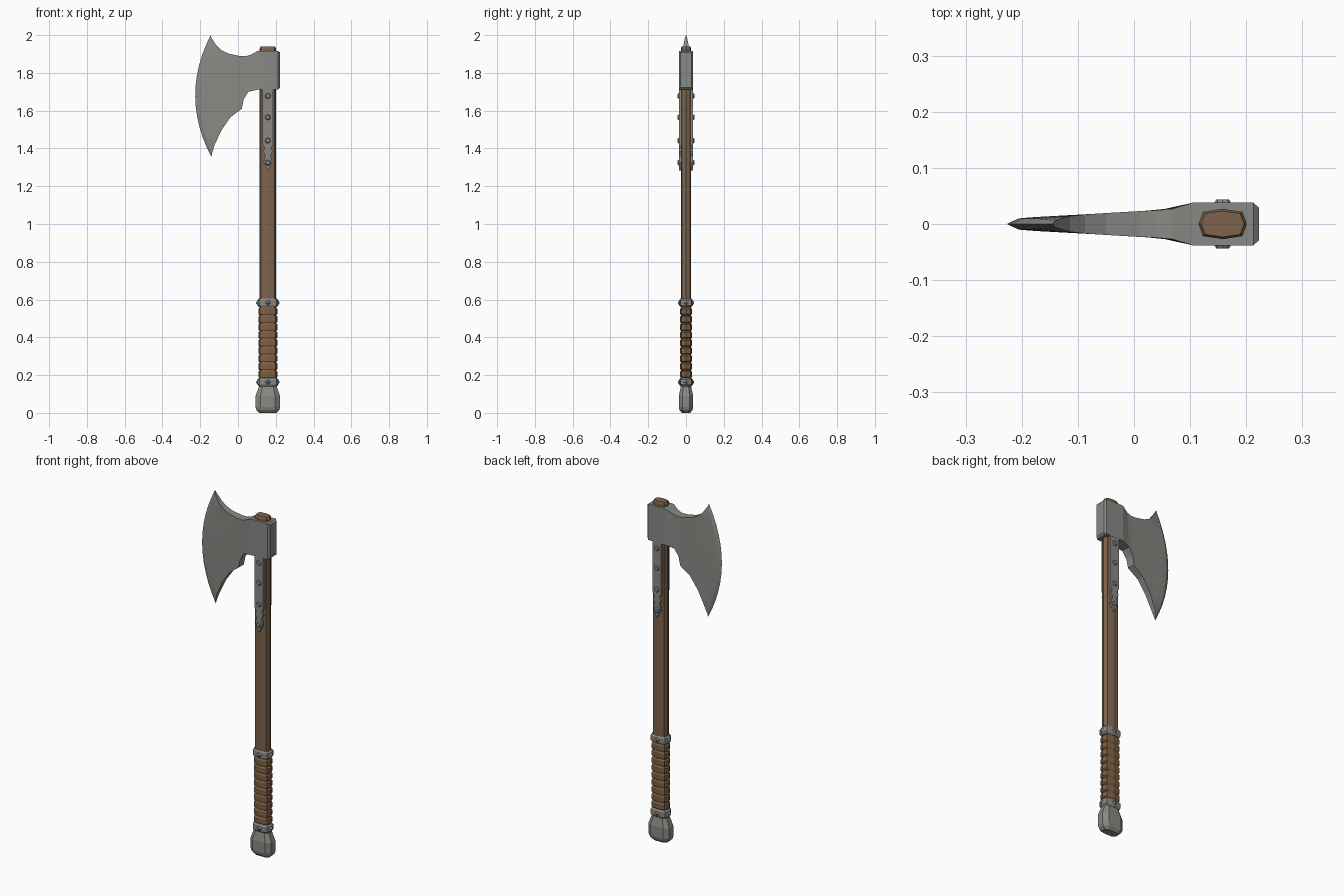
import bpy, bmesh, math
from mathutils import Matrix, Vector

if "Cube" in bpy.data.objects:
    bpy.data.objects.remove(bpy.data.objects["Cube"])

CX = 0.158  # handle axis


def material(name, col):
    m = bpy.data.materials.new(name)
    m.diffuse_color = (*col, 1)
    m.use_nodes = True
    m.node_tree.nodes["Principled BSDF"].inputs["Base Color"].default_value = m.diffuse_color
    return m


STEEL = material("grey steel", (0.25, 0.25, 0.235))
WOOD = material("brown wood", (0.21, 0.127, 0.072))
LEATHER = material("brown leather", (0.205, 0.115, 0.055))


def finish(bm, name, mat):
    bmesh.ops.remove_doubles(bm, verts=bm.verts, dist=1e-5)
    bmesh.ops.recalc_face_normals(bm, faces=bm.faces)
    me = bpy.data.meshes.new(name)
    bm.to_mesh(me)
    bm.free()
    me.materials.append(mat)
    ob = bpy.data.objects.new(name, me)
    bpy.context.collection.objects.link(ob)
    return ob


def skin(bm, rings):
    """Join closed rings of points and cap both ends."""
    vs = [[bm.verts.new(p) for p in r] for r in rings]
    n = len(vs[0])
    for a, b in zip(vs, vs[1:]):
        for i in range(n):
            bm.faces.new((a[i], a[(i + 1) % n], b[(i + 1) % n], b[i]))
    return vs


OVAL = [(1, 0), (.82, .8), (0, 1), (-.82, .8), (-1, 0), (-.82, -.8), (0, -1), (.82, -.8)]
BLOCK = [(1, .5), (.6, 1), (-.6, 1), (-1, .5), (-1, -.5), (-.6, -1), (.6, -1), (1, -.5)]


def loft(name, mat, section, levels):
    """Stack scaled sections: levels are (z, half x, half y)."""
    bm = bmesh.new()
    vs = skin(bm, [[(CX + u * hx, v * hy, z) for u, v in section] for z, hx, hy in levels])
    bm.faces.new(vs[0])
    bm.faces.new(vs[-1])
    return finish(bm, name, mat)


def stud(name, pos, normal, sides, r1, r2, depth):
    """Tapered stud standing on pos along normal."""
    bm = bmesh.new()
    q = Vector((0, 0, 1)).rotation_difference(Vector(normal)).to_matrix().to_4x4()
    bmesh.ops.create_cone(bm, cap_ends=True, segments=sides, radius1=r1, radius2=r2, depth=depth,
                          matrix=Matrix.Translation(pos) @ q @ Matrix.Translation((0, 0, depth / 2)))
    return finish(bm, name, STEEL)


# Wooden shaft, its tip showing above the head
loft("shaft", WOOD, OVAL, [(0.1, .043, .027), (1.93, .043, .027), (1.94, .038, .023)])

# Pommel
loft("pommel", STEEL, BLOCK, [(0, .045, .022), (.015, .06, .034), (.03, .065, .038), (.09, .065, .038),
                              (.14, .047, .027)])

# Leather grip of nine wraps
pitch, z0 = 0.0415, 0.184
for i in range(9):
    z = z0 + i * pitch
    loft(f"grip_wrap_{i + 1}", LEATHER, OVAL,
         [(z, .043, .026), (z + .007, .05, .031), (z + pitch - .007, .05, .031), (z + pitch, .043, .026)])

# Collars with pointed studs on four sides
for label, z in (("lower", .163), ("upper", .583)):
    loft(label + "_collar", STEEL, OVAL,
         [(z - .023, .047, .029), (z - .014, .055, .035), (z + .014, .055, .035), (z + .023, .047, .029)])
    for j, (nx, ny) in enumerate(((1, 0), (-1, 0), (0, 1), (0, -1))):
        stud(f"{label}_collar_stud_{j + 1}", (CX + nx * .053, ny * .034, z), (nx, ny, 0), 4, .016, .002, .009)

# Side straps with notched pointed ends, and their rivets
HALF = [(1.72, .027), (1.42, .027), (1.40, .017), (1.385, .025), (1.36, .014), (1.345, .02),
        (1.325, .023), (1.308, .012), (1.283, .001)]
outline = [(w, z) for z, w in HALF] + [(-w, z) for z, w in reversed(HALF)]
for label, s in (("front", -1), ("back", 1)):
    bm = bmesh.new()
    vs = skin(bm, [[(CX + u, s * y, z) for u, z in outline] for y in (.02, .037)])
    bm.faces.new(vs[0])
    bm.faces.new(vs[1])
    finish(bm, label + "_strap", STEEL)
    for j, z in enumerate((1.678, 1.565, 1.442, 1.325)):
        stud(f"{label}_rivet_{j + 1}", (CX, s * .036, z), (0, s, 0), 8, .016, .011, .008)

# Axe head: columns from poll to cutting edge
# (top x, top z, bottom x, bottom z, bow to the left, half thickness mid, half thickness ends)
COLS = [
    (.2225, 1.908, .2225, 1.722, 0, .029, .029),
    (.213, 1.917, .213, 1.712, 0, .038, .038),
    (.105, 1.917, .105, 1.711, 0, .038, .038),
    (.068, 1.896, .055, 1.70, 0, .027, .027),
    (.04, 1.888, .03, 1.66, 0, .0245, .0245),
    (.01, 1.889, .02, 1.61, .004, .023, .023),
    (-.05, 1.902, -.04, 1.565, .02, .0185, .0195),
    (-.087, 1.92, -.087, 1.497, .042, .015, .017),
    (-.114, 1.945, -.124, 1.418, .055, .0125, .014),
    (-.141, 1.986, -.138, 1.373, .066, .010, .006),
    (-.145, 2.0, -.14, 1.353, .084, 0, 0)]
N = 12
rings = []
for tx, tz, bx, bz, bow, tm, te in COLS:
    side = []
    for k in range(N + 1):
        v = k / N
        b = 1 - (2 * v - 1) ** 2
        side.append((bx + (tx - bx) * v - bow * b, te + (tm - te) * min(1, 2 * b), bz + (tz - bz) * v))
    rings.append([(x, -t, z) for x, t, z in side] + [(x, t, z) for x, t, z in reversed(side)])
bm = bmesh.new()
vs = skin(bm, rings)
bm.faces.new(vs[0])
bmesh.ops.dissolve_degenerate(bm, dist=1e-6, edges=bm.edges)
finish(bm, "axe_head", STEEL)
